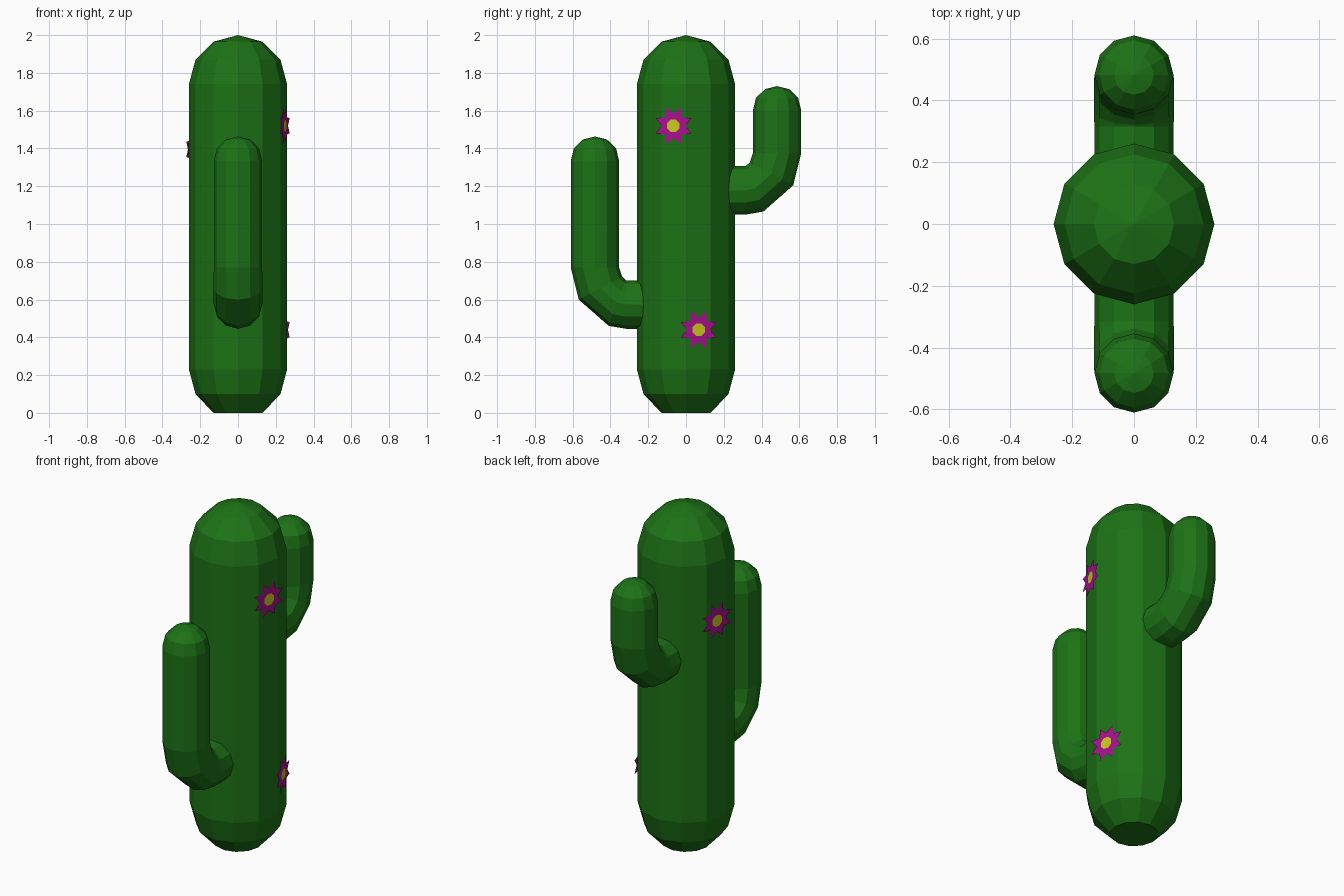
import bpy, bmesh
from math import sin, cos, radians, pi
from mathutils import Vector

if "Cube" in bpy.data.objects:
    bpy.data.objects.remove(bpy.data.objects["Cube"])

SIDES = 12


def material(name, rgb):
    m = bpy.data.materials.new(name)
    m.diffuse_color = (*rgb, 1)
    m.use_nodes = True
    m.node_tree.nodes["Principled BSDF"].inputs["Base Color"].default_value = m.diffuse_color
    return m


green = material("green_skin", (0.012, 0.17, 0.008))
pink = material("petal_pink", (0.40, 0.005, 0.28))
yellow = material("pollen_yellow", (0.60, 0.58, 0.012))


def finish(bm, name, mats):
    me = bpy.data.meshes.new(name)
    bm.to_mesh(me)
    bm.free()
    for m in mats:
        me.materials.append(m)
    ob = bpy.data.objects.new(name, me)
    bpy.context.collection.objects.link(ob)
    return ob


def loft(name, rings, tip, side=1):
    """Skin 12-sided rings (y, z, tilt in degrees, radius); close with a pointed tip."""
    bm = bmesh.new()
    loops = []
    for y, z, tilt, r in rings:
        t = radians(tilt)
        loop = []
        for i in range(SIDES):
            a = 2 * pi * i / SIDES
            u = r * sin(a)
            loop.append(bm.verts.new((r * cos(a), side * (y - u * sin(t)), z + u * cos(t))))
        loops.append(loop)
    bm.faces.new(loops[0])
    for a, b in zip(loops, loops[1:]):
        for i in range(SIDES):
            j = (i + 1) % SIDES
            bm.faces.new((a[i], a[j], b[j], b[i]))
    apex = bm.verts.new((0, side * tip[0], tip[1]))
    for i in range(SIDES):
        bm.faces.new((loops[-1][i], loops[-1][(i + 1) % SIDES], apex))
    bmesh.ops.recalc_face_normals(bm, faces=bm.faces)
    return finish(bm, name, [green])


# Trunk with rounded top and flat foot
loft("trunk", [(0, z, 90, r) for z, r in
               ((0, 0.13), (0.10, 0.225), (0.23, 0.26), (1.74, 0.26),
                (1.87, 0.225), (1.965, 0.13))], (0, 2.0))


# Arms: out of the trunk, round the elbow, up to a domed tip
def arm(name, base, top, side):
    rings = [(0.19, base, 0, 0.128), (0.315, base, 0, 0.128),
             (0.365, base + 0.01, 20, 0.13), (0.453, base + 0.088, 62, 0.13),
             (0.482, base + 0.197, 90, 0.128)]
    rings += [(0.482, top - d, 90, r) for d, r in
              ((0.13, 0.128), (0.063, 0.112), (0.016, 0.064))]
    loft(name, rings, (0.482, top), side)


arm("front_arm", 0.573, 1.463, -1)
arm("back_arm", 1.178, 1.73, 1)


# Flowers: flat eight-pointed star with a yellow disc, lying on a trunk facet
def flower(name, angle, z):
    a = radians(angle)
    n = Vector((cos(a), sin(a), 0))
    t = Vector((-sin(a), cos(a), 0))
    up = Vector((0, 0, 1))

    bm = bmesh.new()

    def outline(radii, count, dist):
        c = n * dist + up * z
        pts = []
        for i in range(count):
            b = 2 * pi * i / count + pi / 8
            pts.append(bm.verts.new(c + radii[i % len(radii)] * (t * cos(b) + up * sin(b))))
        return bm.faces.new(pts)

    outline((0.105, 0.064), 16, 0.257)
    outline((0.036,), 8, 0.260).material_index = 1
    return finish(bm, name, [pink, yellow])


flower("upper_right_flower", -15, 1.52)
flower("lower_right_flower", 15, 0.44)
flower("left_flower", 165, 1.395)
